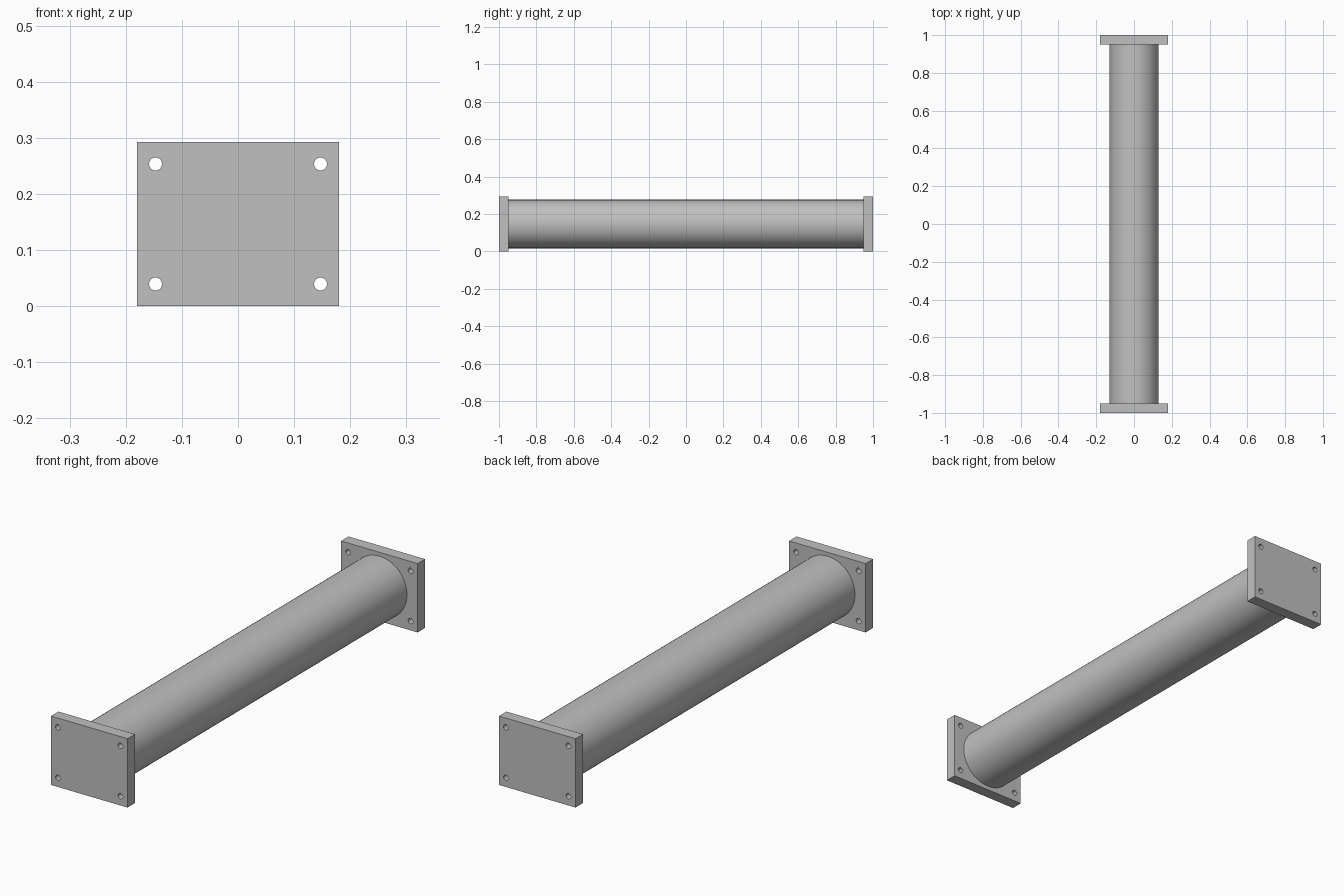
import bpy
import math

cube = bpy.data.objects.get("Cube")
if cube:
    bpy.data.objects.remove(cube, do_unlink=True)

WIDTH, HEIGHT, THICK = 0.36, 0.293, 0.05
MID_Z = HEIGHT / 2
TUBE_R, HOLE_R = 0.13, 0.0115
HOLE_X, HOLE_Z = 0.147, 0.107

# Single grey metal
steel = bpy.data.materials.new("grey steel")
steel.use_nodes = True
grey = (0.53, 0.53, 0.53, 1)
steel.diffuse_color = grey
steel.node_tree.nodes["Principled BSDF"].inputs["Base Color"].default_value = grey


def rod(name, radius, length, location, sides):
    """Cylinder lying along y."""
    bpy.ops.mesh.primitive_cylinder_add(
        vertices=sides, radius=radius, depth=length,
        location=location, rotation=(math.pi / 2, 0, 0))
    obj = bpy.context.object
    obj.name = name
    obj.data.materials.append(steel)
    return obj


def smooth(obj):
    bpy.ops.object.select_all(action="DESELECT")
    obj.select_set(True)
    bpy.context.view_layer.objects.active = obj
    bpy.ops.object.shade_smooth_by_angle(angle=math.radians(30))


def end_plate(name, y):
    """Rectangular flange with four bolt holes."""
    bpy.ops.mesh.primitive_cube_add(size=1, location=(0, y, MID_Z))
    plate = bpy.context.object
    plate.name = name
    plate.scale = (WIDTH, THICK, HEIGHT)
    bpy.ops.object.transform_apply(location=False, rotation=False, scale=True)
    plate.data.materials.append(steel)
    for sx in (-1, 1):
        for sz in (-1, 1):
            cutter = rod("hole_cutter", HOLE_R, THICK * 2,
                         (sx * HOLE_X, y, MID_Z + sz * HOLE_Z), 32)
            cutter.hide_render = True
            mod = plate.modifiers.new("bolt hole", "BOOLEAN")
            mod.operation = "DIFFERENCE"
            mod.solver = "EXACT"
            mod.object = cutter
            bpy.context.view_layer.objects.active = plate
            bpy.ops.object.modifier_apply(modifier=mod.name)
            bpy.data.objects.remove(cutter, do_unlink=True)
    smooth(plate)


# Long round tube between the plates
smooth(rod("tube", TUBE_R, 2 - 2 * THICK, (0, 0, MID_Z), 64))

# Flanges at both ends
end_plate("front_plate", -1 + THICK / 2)
end_plate("back_plate", 1 - THICK / 2)
